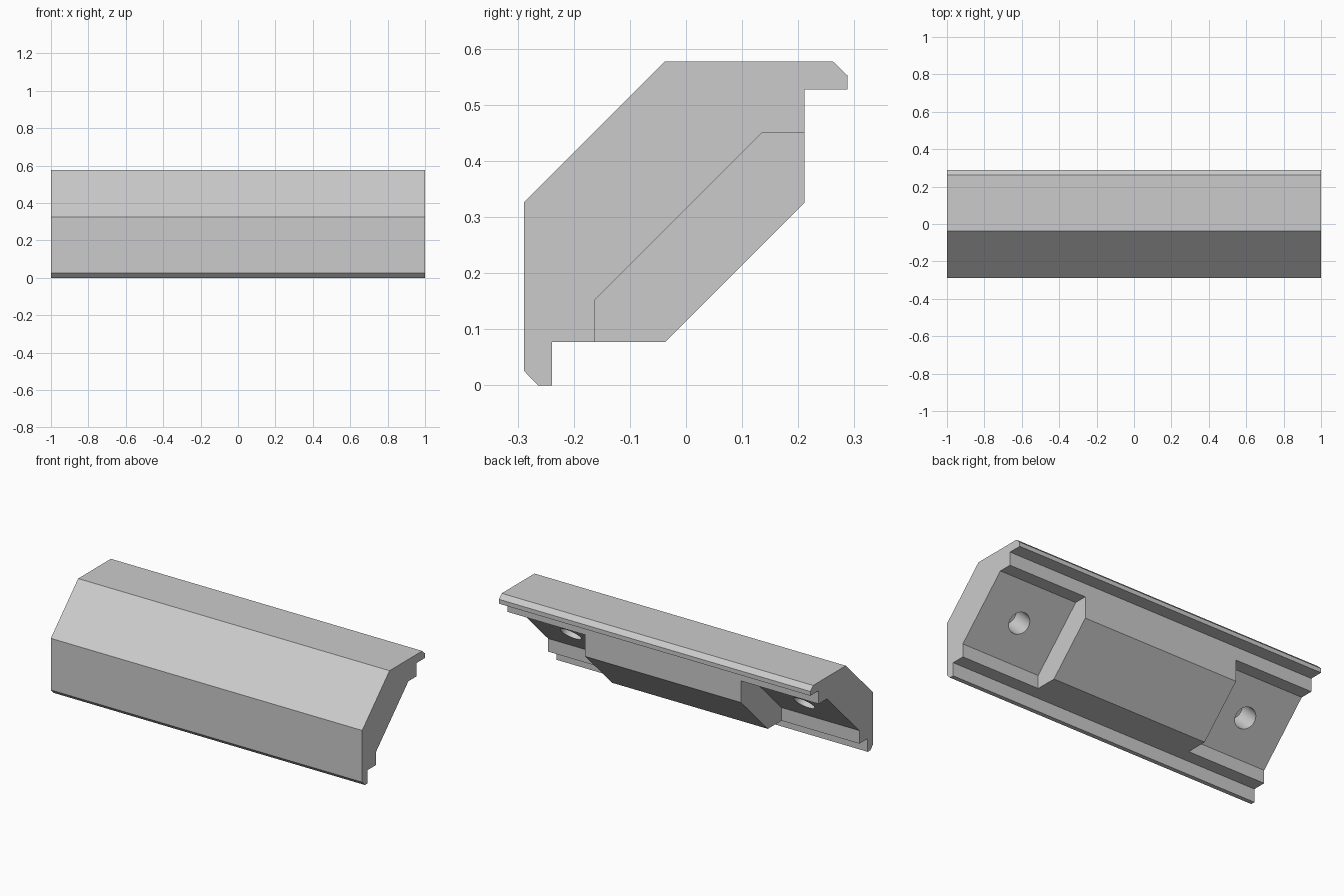
import bpy, bmesh, math
from mathutils import Vector

cube = bpy.data.objects.get("Cube")
if cube:
    bpy.data.objects.remove(cube, do_unlink=True)

grey = bpy.data.materials.new("plain grey")
grey.use_nodes = True
grey.diffuse_color = (0.6, 0.6, 0.6, 1)
grey.node_tree.nodes["Principled BSDF"].inputs["Base Color"].default_value = (0.6, 0.6, 0.6, 1)


def link(name, bm):
    mesh = bpy.data.meshes.new(name)
    bmesh.ops.recalc_face_normals(bm, faces=bm.faces)
    bm.to_mesh(mesh)
    bm.free()
    mesh.materials.append(grey)
    obj = bpy.data.objects.new(name, mesh)
    bpy.context.collection.objects.link(obj)
    return obj


def extrude_profile(name, profile, half_length):
    """Sweep a (y, z) outline along x, centred on the origin."""
    bm = bmesh.new()
    face = bm.faces.new([bm.verts.new((-half_length, y, z)) for y, z in profile])
    out = bmesh.ops.extrude_face_region(bm, geom=[face])
    moved = [v for v in out["geom"] if isinstance(v, bmesh.types.BMVert)]
    bmesh.ops.translate(bm, verts=moved, vec=(2 * half_length, 0, 0))
    return link(name, bm)


def boolean(target, other, operation):
    mod = target.modifiers.new(operation.lower(), "BOOLEAN")
    mod.object, mod.operation, mod.solver = other, operation, "EXACT"
    bpy.context.view_layer.objects.active = target
    bpy.ops.object.modifier_apply(modifier=mod.name)
    bpy.data.objects.remove(other, do_unlink=True)


# Thin angled shell; the second half mirrors the first across the diagonal
half = [(-0.289, 0.326), (-0.289, 0.026), (-0.264, 0), (-0.239, 0),
        (-0.239, 0.077), (-0.162, 0.077), (-0.162, 0.153)]
mirrored = [(0.288 - z, 0.288 - y) for y, z in reversed(half)]
rail = extrude_profile("angled_rail", half + mirrored, 1)

# Thick middle block behind the shell
block = extrude_profile("middle_block", [
    (-0.162, 0.077), (-0.037, 0.077), (0.211, 0.325), (0.211, 0.45),
    (0.1, 0.5), (-0.2, 0.2)], 0.5)
boolean(rail, block, "UNION")

# Blind round holes in the two end recesses
inward = Vector((0, -1, 1)).normalized()
depth, overlap = 0.15, 0.05
for x in (-0.75, 0.75):
    bm = bmesh.new()
    bmesh.ops.create_cone(bm, cap_ends=True, segments=48, radius1=0.06,
                          radius2=0.06, depth=depth + overlap)
    hole = link("hole_cutter", bm)
    hole.hide_render = True
    hole.rotation_euler = (math.radians(45), 0, 0)
    hole.location = Vector((x, -0.0135, 0.3015)) + inward * (depth - overlap) / 2
    bpy.context.view_layer.update()
    boolean(rail, hole, "DIFFERENCE")

bpy.ops.object.select_all(action="DESELECT")
rail.select_set(True)
bpy.context.view_layer.objects.active = rail
bpy.ops.object.shade_smooth_by_angle(angle=math.radians(30))
